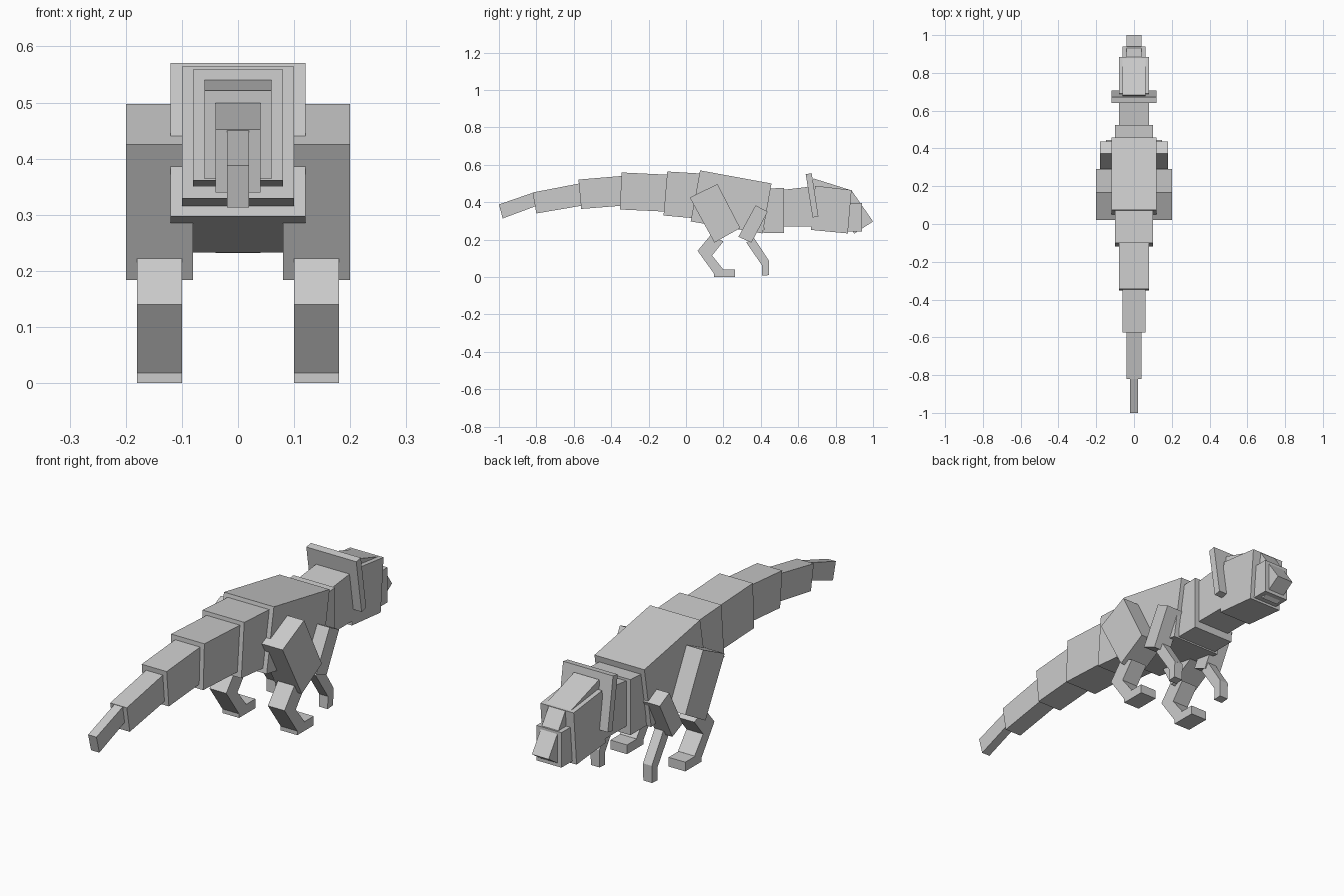
import bpy, bmesh


def block(name, x0, x1, side):
    """Flat-faced block: a four-sided (y, z) side outline spanned from x0 to x1."""
    bm = bmesh.new()
    face = bm.faces.new([bm.verts.new((x0, y, z)) for y, z in side])
    ext = bmesh.ops.extrude_face_region(bm, geom=[face])
    for v in ext["geom"]:
        if isinstance(v, bmesh.types.BMVert):
            v.co.x = x1
    bmesh.ops.recalc_face_normals(bm, faces=bm.faces)
    mesh = bpy.data.meshes.new(name)
    bm.to_mesh(mesh)
    bm.free()
    obj = bpy.data.objects.new(name, mesh)
    bpy.context.collection.objects.link(obj)


# Centre parts, tail tip to beak: half width and side outline
centre = {
    "tail_tip": (.02, [(-1, .388), (-.815, .452), (-.795, .382), (-.98, .313)]),
    "tail_4": (.04, [(-.82, .452), (-.57, .5), (-.553, .382), (-.8, .34)]),
    "tail_3": (.06, [(-.575, .521), (-.345, .54), (-.335, .382), (-.56, .364)]),
    "tail_2": (.08, [(-.345, .559), (-.1, .547), (-.112, .35), (-.353, .361)]),
    "tail_1": (.10, [(-.1, .564), (.085, .553), (.07, .312), (-.12, .329)]),
    "body": (.12, [(.075, .57), (.457, .5), (.41, .233), (.025, .297)]),
    "chest": (.10, [(.425, .472), (.524, .477), (.524, .236), (.415, .236)]),
    "neck": (.08, [(.5, .464), (.68, .485), (.69, .27), (.5, .27)]),
    "frill": (.12, [(.64, .55), (.672, .555), (.708, .324), (.677, .318)]),
    "head": (.08, [(.69, .488), (.885, .465), (.865, .233), (.667, .252)]),
    "crown": (.06, [(.682, .527), (.885, .463), (.87, .41), (.667, .47)]),
    "snout": (.06, [(.86, .395), (.94, .395), (.94, .243), (.86, .243)]),
    "beak": (.04, [(.885, .463), (1, .297), (.9, .232), (.79, .398)]),
}
for name, (half, side) in centre.items():
    block(name, -half, half, side)

# Legs, mirrored: inner x, outer x and side outline
limbs = {
    "thigh": (.08, .20, [(.168, .497), (.02, .425), (.152, .184), (.29, .262)]),
    "shin": (.10, .18, [(.13, .222), (.2, .19), (.135, .11), (.062, .14)]),
    "ankle": (.10, .18, [(.062, .14), (.13, .127), (.198, .042), (.152, .015)]),
    "hind_foot": (.10, .18, [(.15, .04), (.262, .04), (.262, 0), (.15, 0)]),
    "upper_arm": (.10, .18, [(.372, .383), (.437, .35), (.35, .184), (.28, .215)]),
    "forearm": (.105, .147, [(.322, .185), (.365, .207), (.445, .085), (.408, .06)]),
    "front_foot": (.105, .147, [(.408, .08), (.445, .085), (.443, .01), (.405, .007)]),
}
for label, s in (("left", -1), ("right", 1)):
    for name, (inner, outer, side) in limbs.items():
        block(f"{label}_{name}", s * inner, s * outer, side)
